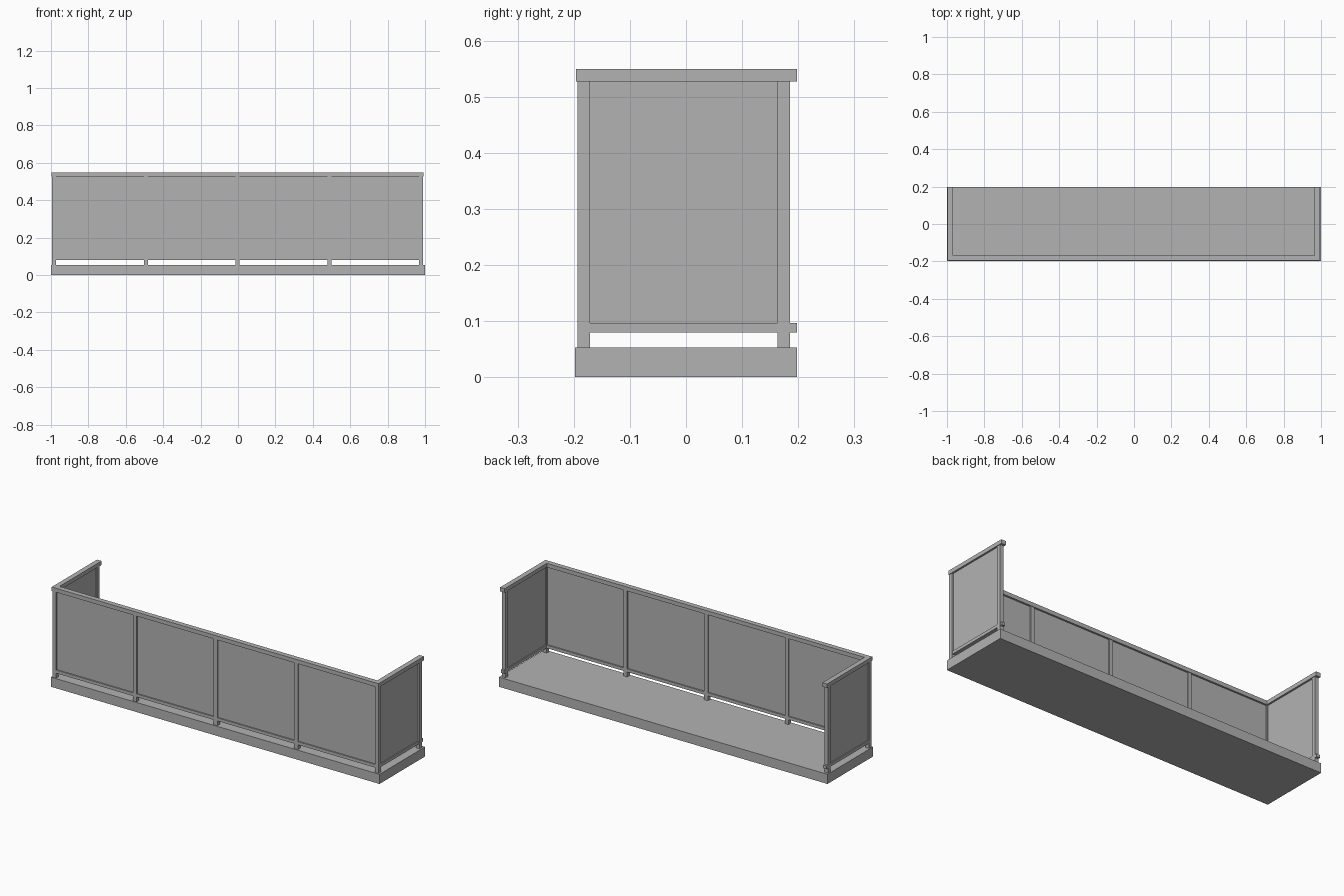
import bpy

old = bpy.data.objects.get("Cube")
if old:
    bpy.data.objects.remove(old, do_unlink=True)

grey = bpy.data.materials.new("mid_grey")
grey.use_nodes = True
colour = (0.45, 0.45, 0.45, 1)
grey.diffuse_color = colour
grey.node_tree.nodes["Principled BSDF"].inputs["Base Color"].default_value = colour


def box(name, x, y, z):
    """Box spanning the given (low, high) range on each axis."""
    bpy.ops.mesh.primitive_cube_add(size=1, location=[sum(r) / 2 for r in (x, y, z)])
    ob = bpy.context.object
    ob.name = name
    ob.scale = [r[1] - r[0] for r in (x, y, z)]
    bpy.ops.object.transform_apply(location=False, rotation=False, scale=True)
    ob.data.materials.append(grey)
    return ob


def around(centre, half):
    return (centre - half, centre + half)


POST, RAIL, PANEL = 0.011, 0.014, 0.004      # half thicknesses
FRONT_Y, BACK_Y, END_Y = -0.182, 0.174, 0.198
SLAB_TOP, LOW, LOW_TOP, HIGH, TOP = 0.053, 0.08, 0.097, 0.527, 0.549
post_x = [-0.983 + i * 0.4905 for i in range(5)]
left_x, right_x = post_x[-1], post_x[0]

# Floor slab
box("floor_slab", (-1, 1), (-END_Y, END_Y), (0, SLAB_TOP))

# Front posts and the glazing panels between them
for i, x in enumerate(post_x):
    box(f"front_post_{i + 1}", around(x, POST), around(FRONT_Y, POST), (SLAB_TOP, HIGH))
for i, (a, b) in enumerate(zip(post_x, post_x[1:])):
    box(f"front_panel_{i + 1}", (a + POST, b - POST), around(FRONT_Y, PANEL), (LOW_TOP, HIGH))

# Front rails
box("front_top_rail", (right_x - RAIL, left_x + RAIL), around(FRONT_Y, RAIL), (HIGH, TOP))
box("front_bottom_rail", (right_x + POST, left_x - POST), around(FRONT_Y, POST), (LOW, LOW_TOP))

# Side returns: back post, panel and rails running past the post
for side, x in (("right", right_x), ("left", left_x)):
    box(f"{side}_back_post", around(x, POST), around(BACK_Y, POST), (SLAB_TOP, HIGH))
    box(f"{side}_panel", around(x, PANEL), (FRONT_Y + POST, BACK_Y - POST), (LOW_TOP, HIGH))
    box(f"{side}_top_rail", around(x, RAIL), (FRONT_Y + RAIL, END_Y), (HIGH, TOP))
    box(f"{side}_bottom_rail", around(x, POST - 0.001), (FRONT_Y + POST, END_Y), (LOW, LOW_TOP))
